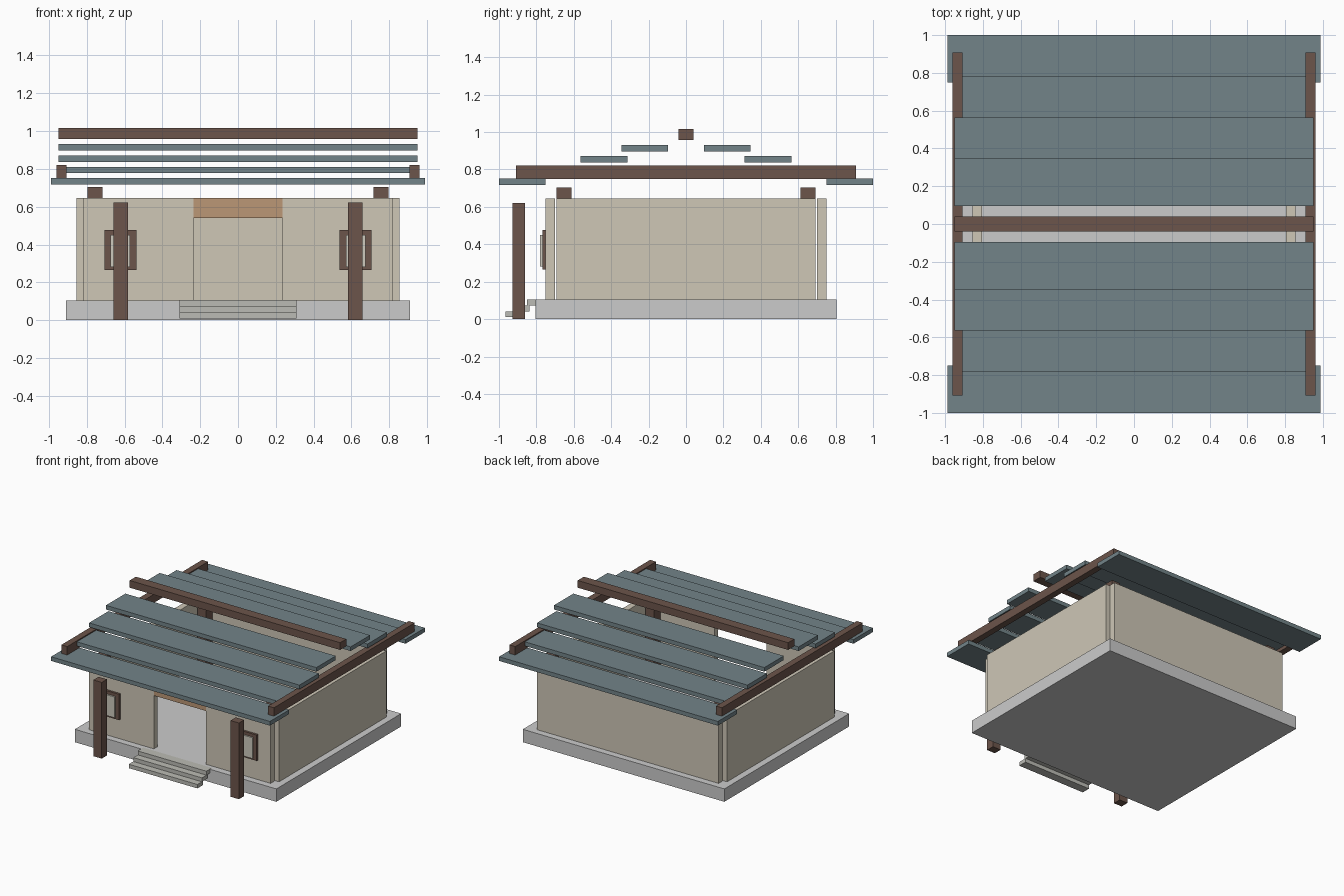
import bpy

if "Cube" in bpy.data.objects:
    bpy.data.objects.remove(bpy.data.objects["Cube"])


def material(name, rgb):
    m = bpy.data.materials.new(name)
    m.diffuse_color = (*rgb, 1)
    m.use_nodes = True
    m.node_tree.nodes["Principled BSDF"].inputs["Base Color"].default_value = m.diffuse_color
    return m


PLASTER = material("plaster", (0.62, 0.57, 0.47))
WOOD = material("dark_wood", (0.15, 0.09, 0.07))
TAN = material("tan_wood", (0.50, 0.31, 0.18))
SLATE = material("slate", (0.17, 0.23, 0.25))
STONE = material("step_stone", (0.50, 0.50, 0.46))
PANE = material("window_pane", (0.62, 0.60, 0.52))


def box(name, x, y, z, mat=None):
    """Box from (min, max) pairs along each axis."""
    bpy.ops.mesh.primitive_cube_add(
        size=1, location=[(a + b) / 2 for a, b in (x, y, z)])
    ob = bpy.context.object
    ob.name = name
    ob.scale = [abs(b - a) for a, b in (x, y, z)]
    bpy.ops.object.transform_apply(location=False, rotation=False, scale=True)
    if mat:
        ob.data.materials.append(mat)
    return ob


def span(side, a, b):
    """Range mirrored to the chosen side (-1 or 1)."""
    return tuple(sorted((side * a, side * b)))


# Foundation slab
box("foundation", (-0.91, 0.91), (-0.805, 0.805), (0, 0.105))

# Walls
WALL_Z = (0.105, 0.645)
box("back_wall", (-0.82, 0.82), (0.70, 0.75), WALL_Z, PLASTER)
box("door_lintel", (-0.235, 0.235), (-0.75, -0.70), (0.54, 0.645), TAN)

# Front steps, lowest first
for i in range(3):
    y = -0.966 + 0.058 * i
    z = 0.01 + 0.032 * i
    box("front_step", (-0.31, 0.31), (y, y + 0.072), (z, z + 0.032), STONE)

for s in (-1, 1):
    # Wall pieces on each side
    box("side_wall", span(s, 0.805, 0.855), (-0.692, 0.692), WALL_Z, PLASTER)
    box("front_wall", span(s, 0.235, 0.82), (-0.75, -0.70), WALL_Z, PLASTER)

    # Inner corner posts
    for t in (-1, 1):
        box("corner_post", span(s, 0.717, 0.795), span(t, 0.613, 0.692),
            (0.105, 0.703), WOOD)

    # Porch posts and windows
    box("porch_post", span(s, 0.582, 0.657), (-0.927, -0.86), (0, 0.622), WOOD)
    box("window_frame", span(s, 0.538, 0.707), (-0.768, -0.75), (0.265, 0.476), WOOD)
    box("window_pane", span(s, 0.57, 0.675), (-0.78, -0.768), (0.28, 0.45), PANE)

    # Gable beams
    box("gable_beam", span(s, 0.907, 0.96), (-0.908, 0.908), (0.75, 0.82), WOOD)

    # Stepped roof planks, eave first
    for i in range(4):
        half = 0.988 if i == 0 else 0.95
        y = 0.75 - 0.218 * i
        z = 0.717 + 0.06 * i
        box("roof_plank", (-half, half), span(s, y, y + 0.25), (z, z + 0.034), SLATE)

# Ridge beam
box("ridge_beam", (-0.95, 0.95), (-0.04, 0.04), (0.958, 1.017), WOOD)
